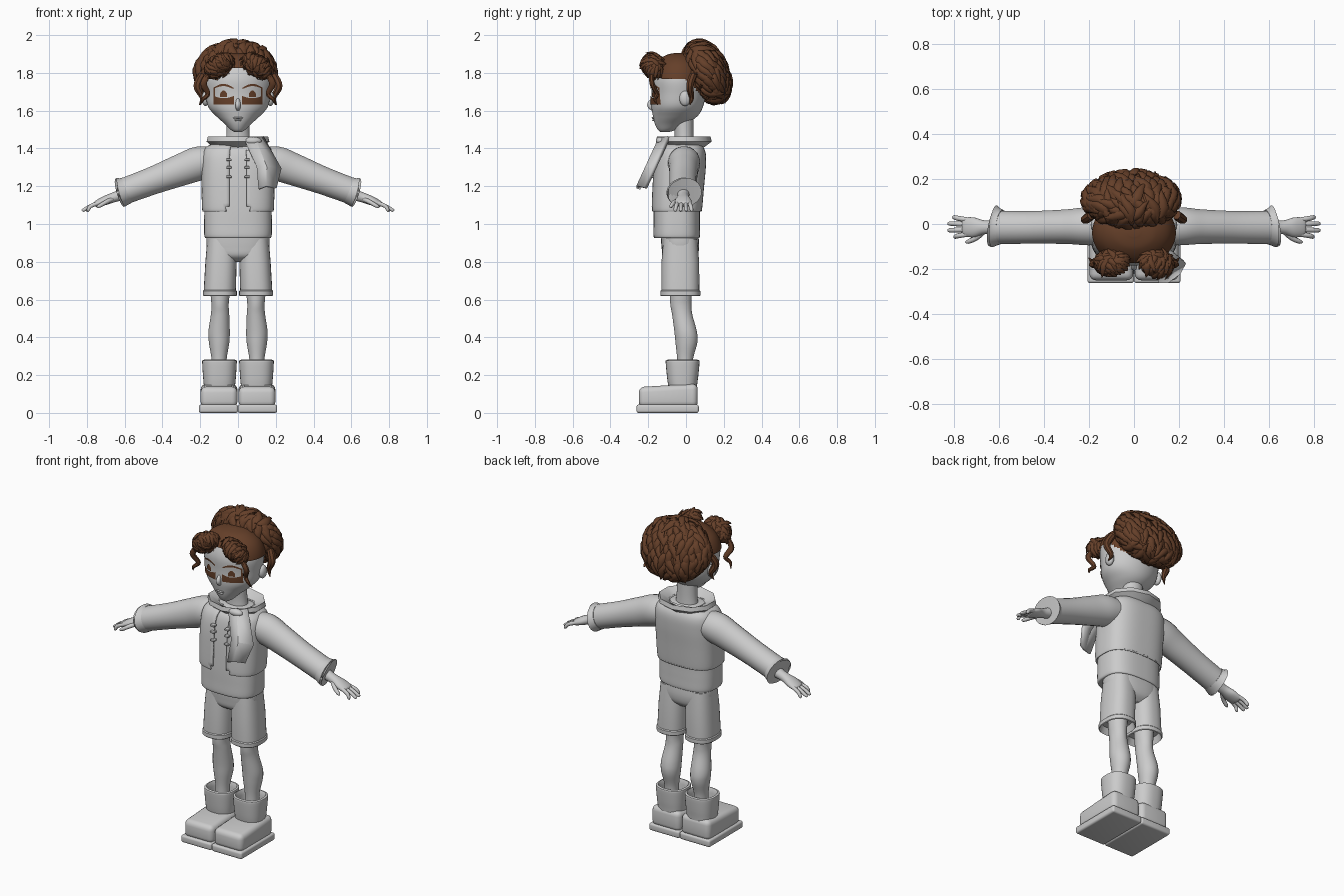
import bpy, bmesh, math, random
from mathutils import Vector, Matrix

random.seed(4)
if "Cube" in bpy.data.objects:
    bpy.data.objects.remove(bpy.data.objects["Cube"])


def material(name, rgb):
    m = bpy.data.materials.new(name)
    m.use_nodes = True
    m.diffuse_color = (*rgb, 1)
    m.node_tree.nodes["Principled BSDF"].inputs["Base Color"].default_value = (*rgb, 1)
    return m


GREY = material("pale grey", (0.6, 0.6, 0.6))
BROWN = material("hair brown", (0.13, 0.05, 0.022))


def finish(name, bm, mat, mirror=False, angle=40):
    bmesh.ops.recalc_face_normals(bm, faces=bm.faces)
    me = bpy.data.meshes.new(name)
    bm.to_mesh(me)
    bm.free()
    me.materials.append(mat)
    for p in me.polygons:
        p.use_smooth = True
    me.set_sharp_from_angle(angle=math.radians(angle))
    ob = bpy.data.objects.new(name, me)
    bpy.context.collection.objects.link(ob)
    if mirror:
        ob.modifiers.new("mirror", "MIRROR").use_mirror_merge = False
    return ob


def spline(keys, steps):
    """Smooth curve through the keys."""
    if steps == 1:
        return keys
    k = [keys[0], *keys, keys[-1]]
    rows = []
    for i in range(1, len(k) - 2):
        for s in range(steps):
            t = s / steps
            rows.append(tuple(0.5 * (2 * b + (c - a) * t + (2 * a - 5 * b + 4 * c - d) * t * t
                              + (3 * b - a - 3 * c + d) * t ** 3)
                              for a, b, c, d in zip(*k[i - 1:i + 3])))
    return rows + [keys[-1]]


def tube(name, keys, mat=GREY, n=24, steps=6, flat=False, power=2, mirror=False,
         cap=True, drop=None):
    """Skin elliptical rings (x, y, z, radius, depth) along a path."""
    rows = spline(keys, steps)
    bm = bmesh.new()
    rings = []
    for i, r in enumerate(rows):
        t = Vector((0, 0, 1))
        if not flat:
            t = Vector(rows[min(i + 1, len(rows) - 1)][:3]) - Vector(rows[max(i - 1, 0)][:3])
            t.normalize()
        u = Vector((0, 1, 0)).cross(t).normalized()
        v = t.cross(u)
        ring = []
        for j in range(n):
            a = math.tau * (j + 0.5) / n
            c, s = [math.copysign(abs(q) ** (2 / power), q) for q in (math.cos(a), math.sin(a))]
            ring.append(bm.verts.new(Vector(r[:3]) + u * c * r[3] + v * s * r[4]))
        rings.append(ring)
    for a, b in zip(rings, rings[1:]):
        for j in range(n):
            bm.faces.new((a[j], a[j - 1], b[j - 1], b[j]))
    if cap:
        bm.faces.new(rings[0])
        bm.faces.new(rings[-1])
    if drop:
        gone = [f for f in bm.faces if drop(f.calc_center_median())]
        bmesh.ops.delete(bm, geom=gone, context="FACES")
    return finish(name, bm, mat, mirror)


def body(rows):
    """Turn (z, half width, front, back) into centred rings."""
    return [(0, (f + b) / 2, z, w, (b - f) / 2) for z, w, f, b in rows]


def box(name, lo, hi, bevel, slope=0):
    bm = bmesh.new()
    bmesh.ops.create_cube(bm, size=1)
    for v in bm.verts:
        front_top = v.co.y < 0 < v.co.z
        v.co = Vector(l + (h - l) * (c + 0.5) for l, h, c in zip(lo, hi, v.co))
        v.co.z -= slope * front_top
    bmesh.ops.bevel(bm, geom=bm.edges[:], offset=bevel, segments=4, profile=0.5, affect="EDGES")
    return finish(name, bm, GREY, True)


def ball(name, centre, radii, mat=GREY, tilt=Matrix(), mirror=False):
    bm = bmesh.new()
    bmesh.ops.create_uvsphere(bm, u_segments=24, v_segments=14, radius=1,
                              matrix=Matrix.Translation(centre) @ tilt @ Matrix.Diagonal((*radii, 1)))
    return finish(name, bm, mat, mirror)


# Head, scalp and face
head = body([(1.487, .02, -.135, -.09), (1.50, .04, -.15, -.05), (1.53, .07, -.165, .0),
             (1.57, .115, -.175, .06), (1.62, .158, -.183, .09), (1.69, .172, -.183, .105),
             (1.77, .178, -.183, .105), (1.84, .15, -.155, .08), (1.885, .09, -.105, .03),
             (1.9, .02, -.05, -.02)])
tube("head", head, flat=True, n=48)
scalp = [(x, y, z + .006, a + .007, b + .007) for x, y, z, a, b in head]
tube("scalp", scalp, BROWN, flat=True, n=64, steps=10,
     drop=lambda c: c.z < 1.765 - max(0, c.y) + (.06 if c.y < -.13 else 0))
ball("ear", (.172, -.005, 1.665), (.02, .03, .04), mirror=True)
tube("nose", [(0, -.17, 1.665, .008, .01), (0, -.19, 1.63, .014, .016), (0, -.175, 1.605, .01, .008)])
ball("upper_lip", (0, -.174, 1.562), (.026, .008, .005))
ball("lower_lip", (0, -.17, 1.55), (.02, .009, .006))
tube("neck", [(0, -.01, 1.38, .075, .055), (0, -.01, 1.47, .062, .05), (0, -.015, 1.58, .06, .055)])

head_rows = spline(head, 6)


def face_y(x, z):
    r = min(head_rows, key=lambda q: abs(q[2] - z))
    return r[1] - r[4] * math.sqrt(max(0, 1 - (x / r[3]) ** 2))


def painted(name, x0, x1, low, high):
    """A thin painted plate that follows the face."""
    bm = bmesh.new()
    nx, nz = 10, 4
    grid = []
    for i in range(nx + 1):
        t = i / nx
        x = x0 + (x1 - x0) * t
        zs = [low(t) + (high(t) - low(t)) * k / nz for k in range(nz + 1)]
        grid.append([bm.verts.new((x, face_y(x, z) - .005, z)) for z in zs])
    for a, b in zip(grid, grid[1:]):
        for k in range(nz):
            bm.faces.new((a[k], b[k], b[k + 1], a[k + 1]))
    return finish(name, bm, BROWN, True)


painted("eye_shade", .022, .13, lambda t: 1.633, lambda t: 1.678 - .012 * math.sin(math.pi * t))
painted("upper_lash", .025, .13, lambda t: 1.715 + .015 * math.sin(math.pi * t),
        lambda t: 1.722 + .02 * math.sin(math.pi * t))
painted("iris", .058, .095, lambda t: 1.672, lambda t: 1.69 + .018 * math.sin(math.pi * t))
painted("eye_corner", .122, .13, lambda t: 1.675, lambda t: 1.72)


# Hair made of overlapping curved locks
def lock(bm, p0, p1, normal, width, bulge):
    flow = (p1 - p0).normalized()
    side = flow.cross(normal).normalized()
    up = side.cross(flow)
    profile = (.3, .85, 1, .85, .5, .04)
    rings = []
    for i, w in enumerate(profile):
        t = i / (len(profile) - 1)
        c = p0.lerp(p1, t) + up * bulge * 4 * t * (1 - t) + side * width * .4 * math.sin(t * 5)
        rings.append([bm.verts.new(c + (side * math.cos(a) + up * .65 * math.sin(a)) * w * width)
                      for a in (math.tau * j / 6 for j in range(6))])
    for a, b in zip(rings, rings[1:]):
        for j in range(6):
            bm.faces.new((a[j], a[j - 1], b[j - 1], b[j]))
    bm.faces.new(rings[0])
    bm.faces.new(rings[-1])


def hair_mass(name, centre, radii, tilt, count, length, width):
    centre = Vector(centre)
    ball(name + "_core", centre, radii, BROWN, tilt)
    bm = bmesh.new()
    for i in range(count):
        z = 1 - 2 * (i + .5) / count
        a = i * math.pi * (3 - math.sqrt(5))
        d = Vector((math.cos(a), math.sin(a), 0)) * math.sqrt(1 - z * z) + Vector((0, 0, z))
        p = centre + tilt @ Vector(q * r for q, r in zip(d, radii))
        nrm = (tilt @ Vector(q / r for q, r in zip(d, radii))).normalized()
        down = tilt @ Vector((random.uniform(-.6, .6), random.uniform(-.3, .3), -1))
        flow = (down - nrm * down.dot(nrm)).normalized()
        size = length * random.uniform(.8, 1.2)
        lock(bm, p - flow * size * .5 - nrm * .012, p + flow * size * .5 + nrm * random.uniform(-.012, .012),
             nrm, width * random.uniform(.8, 1.15), size * .1)
    for v in bm.verts:
        v.co.z = min(v.co.z, 2)
        v.co.y = min(v.co.y, .262)
    finish(name, bm, BROWN, angle=50)


hair_mass("back_hair", (-.01, .11, 1.803), (.205, .1, .167), Matrix.Rotation(.45, 4, "X"), 190, .115, .023)
for side, label in ((-1, "right"), (1, "left")):
    tilt = Matrix.Rotation(.6 * side, 4, "Y") @ Matrix.Rotation(-.5, 4, "X")
    hair_mass(label + "_fringe", (.1 * side, -.172, 1.838), (.078, .06, .05), tilt, 70, .07, .014)
tube("front_strand", [(.15, -.18, 1.8, .014, .014), (.182, -.18, 1.745, .018, .014),
                      (.16, -.155, 1.69, .014, .012), (.185, -.165, 1.66, .01, .009),
                      (.2, -.15, 1.63, .002, .002)], BROWN, n=8, mirror=True)
tube("side_strand", [(.19, .04, 1.79, .02, .02), (.215, .02, 1.73, .022, .02),
                     (.19, .03, 1.67, .014, .014), (.205, .02, 1.63, .002, .002)], BROWN, n=8, mirror=True)

# Shirt and open jacket
tube("shirt", body([(.925, .165, -.16, .065), (.935, .178, -.172, .074), (1.0, .18, -.172, .074),
                    (1.1, .178, -.17, .075), (1.25, .178, -.16, .09), (1.37, .175, -.14, .09),
                    (1.42, .14, -.105, .07), (1.435, .08, -.07, .04)]), flat=True, n=40, power=2.8)
jacket = tube("jacket", body([(1.07, .18, -.172, .078), (1.078, .19, -.182, .085), (1.2, .193, -.178, .096),
                              (1.3, .193, -.17, .105), (1.37, .188, -.155, .105), (1.41, .165, -.13, .09),
                              (1.437, .1, -.085, .06)]), flat=True, n=72, power=2.8, cap=False,
              drop=lambda c: c.y < -.06 and abs(c.x - .004) < (.047 if c.z > 1.1 else .065))
jacket.modifiers.new("thickness", "SOLIDIFY").thickness = .008
for z in (1.34, 1.3, 1.25):
    box("jacket_tie", (.034, -.185, z - .006), (.062, -.155, z + .006), .004)

# Sleeves, cuffs and hands
tube("sleeve", [(.1, -.01, 1.335, .07, .08), (.2, -.01, 1.322, .09, .085), (.3, -.012, 1.287, .085, .077),
                (.45, -.015, 1.23, .074, .073), (.612, -.015, 1.17, .07, .074)], mirror=True)
tube("cuff", [(.585, -.013, 1.18, .071, .075), (.607, -.012, 1.171, .074, .085),
              (.62, -.01, 1.168, .08, .094), (.625, -.01, 1.166, .078, .09),
              (.61, -.012, 1.171, .06, .065)], steps=1, mirror=True)
tube("hand", [(.59, -.015, 1.165, .034, .036), (.64, -.015, 1.147, .028, .03), (.67, -.015, 1.137, .026, .032),
              (.71, -.015, 1.122, .024, .044), (.75, -.013, 1.105, .017, .042), (.76, -.013, 1.1, .008, .03)],
     mirror=True)
for y, spread, reach in ((-.045, -.012, .8), (-.024, -.004, .825), (-.002, .004, .825), (.018, .012, .805)):
    tube("finger", [(.735, y, 1.112, .011, .011), (.78, y + spread * .6, 1.095, .011, .011),
                    (reach - .006, y + spread, 1.073, .009, .009), (reach, y + spread, 1.069, .003, .003)],
         n=10, steps=3, mirror=True)
tube("thumb", [(.665, -.03, 1.132, .014, .014), (.7, -.062, 1.115, .012, .012),
               (.735, -.078, 1.095, .01, .01), (.748, -.08, 1.088, .003, .003)], n=10, steps=3, mirror=True)

# Collar and hanging scarf
tube("collar", [(0, -.012, z, w, d) for z, w, d in ((1.4, .085, .07), (1.43, .1, .085), (1.462, .168, .142),
                                                  (1.436, .175, .148), (1.4, .13, .1))],
     n=10, steps=1, flat=True, cap=False)
bm = bmesh.new()
scarf_rows = (((.04, 1.43), (.09, 1.45), (.13, 1.46)), ((.1, 1.3), (.15, 1.3), (.225, 1.29)),
              ((.11, 1.185), (.15, 1.2), (.2, 1.19)))
grid = [[bm.verts.new((x, -.13 - (1.45 - z) * .46 + (0, -.008, .035)[k], z)) for k, (x, z) in enumerate(row)]
        for row in scarf_rows]
for a, b in zip(grid, grid[1:]):
    for k in range(2):
        bm.faces.new((a[k], a[k + 1], b[k + 1], b[k]))
scarf = finish("scarf_tail", bm, GREY, angle=15)
fold = scarf.modifiers.new("thickness", "SOLIDIFY")
fold.thickness, fold.offset = .02, 0
ball("scarf_knot", (.08, -.135, 1.44), (.045, .025, .022))

# Shorts and legs
tube("shorts_hips", body([(.8, .08, -.08, .03), (.83, .14, -.12, .06), (.88, .165, -.13, .07),
                          (.95, .168, -.135, .065)]), flat=True, n=32, power=2.6)
tube("shorts_leg", [(.085, -.03, .92, .078, .09), (.09, -.03, .8, .083, .1), (.095, -.03, .68, .085, .101),
                    (.096, -.03, .65, .085, .101), (.096, -.03, .645, .09, .106), (.096, -.03, .622, .09, .106),
                    (.096, -.03, .618, .086, .102), (.096, -.03, .66, .075, .09)],
     steps=1, flat=True, power=2.5, mirror=True, n=32)
tube("leg", [(.095, -.03, .72, .055, .062), (.095, -.028, .62, .05, .058), (.095, -.027, .57, .046, .056),
             (.095, -.02, .52, .049, .054), (.1, -.002, .43, .057, .06), (.1, .002, .37, .054, .058),
             (.1, -.005, .28, .04, .042), (.1, -.005, .18, .04, .042)], flat=True, mirror=True)

# Boots
box("sole", (.0, -.262, 0), (.207, .068, .044), .012)
box("boot_foot", (.003, -.25, .03), (.198, .062, .155), .03, slope=.018)
tube("boot_shaft", [(.098, -.015, .1, .078, .07), (.098, -.018, .155, .084, .078), (.098, -.018, .2, .088, .084),
                    (.098, -.018, .268, .092, .09), (.098, -.018, .278, .089, .087),
                    (.098, -.018, .275, .076, .074), (.098, -.018, .2, .065, .065)],
     flat=True, steps=3, power=2.5, mirror=True, n=32)
